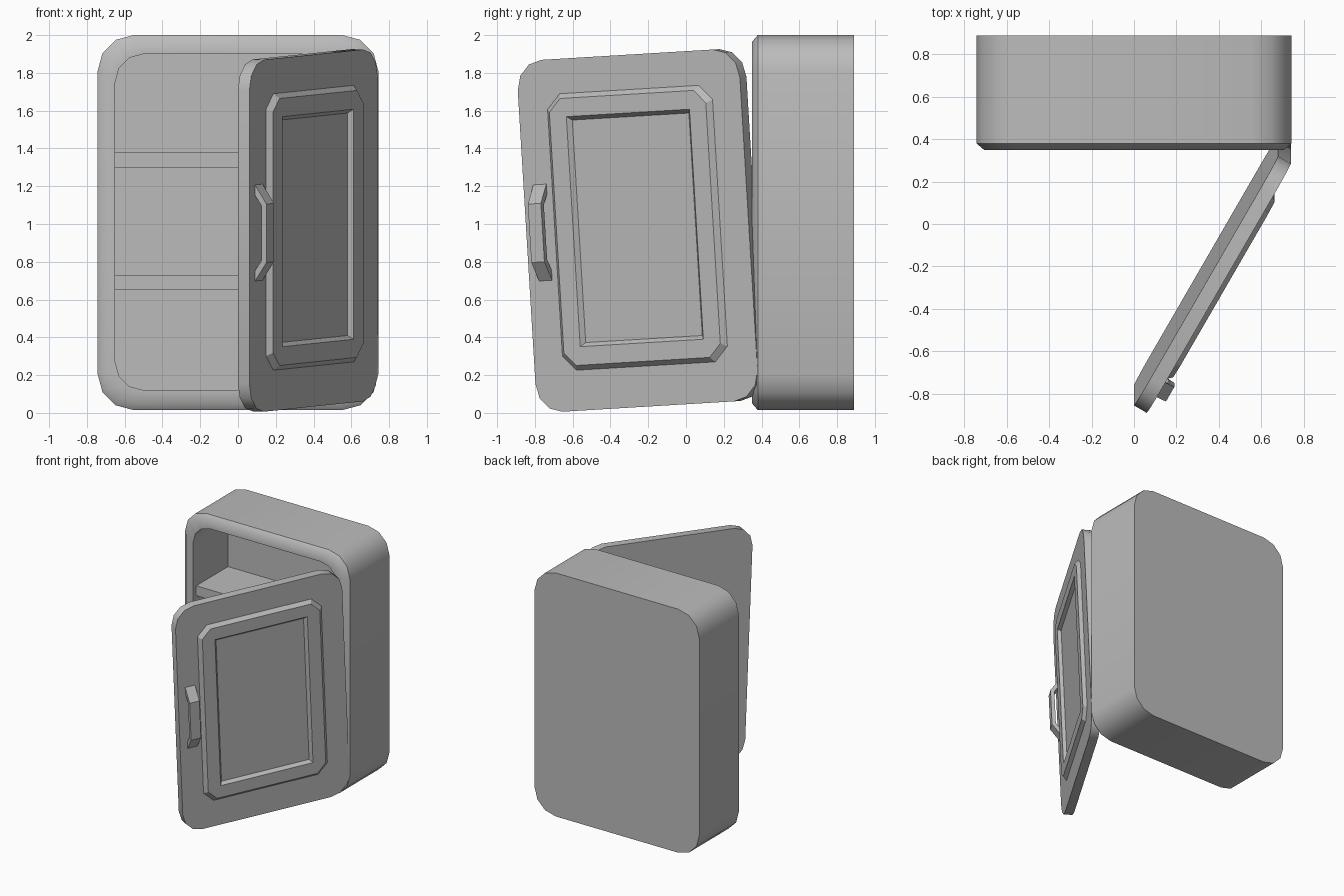
import bpy, bmesh, math
from mathutils import Matrix, Vector

cube = bpy.data.objects.get("Cube")
if cube:
    bpy.data.objects.remove(cube)

grey = bpy.data.materials.new("plain grey")
grey.use_nodes = True
COLOUR = (0.5, 0.5, 0.5, 1)
grey.diffuse_color = COLOUR
grey.node_tree.nodes["Principled BSDF"].inputs["Base Color"].default_value = COLOUR


def ring(half_w, half_h, radius, y, z=0, steps=3):
    """Rounded rectangle facing the front, at depth y and centred at height z."""
    points = []
    for quarter, (sx, sz) in enumerate([(1, 1), (-1, 1), (-1, -1), (1, -1)]):
        for i in range(steps + 1):
            a = math.pi / 2 * (quarter + i / steps)
            points.append(Vector((sx * (half_w - radius) + radius * math.cos(a), y,
                                  z + sz * (half_h - radius) + radius * math.sin(a))))
    return points


def loft(name, rings, place=Matrix(), angle=35):
    """Skin a row of rings, cap both ends and shade by angle."""
    bm = bmesh.new()
    loops = [[bm.verts.new(p) for p in r] for r in rings]
    n = len(loops[0])
    for a, b in zip(loops, loops[1:]):
        for i in range(n):
            j = (i + 1) % n
            bm.faces.new((a[i], a[j], b[j], b[i]))
    bm.faces.new(loops[0])
    bm.faces.new(loops[-1])
    bmesh.ops.remove_doubles(bm, verts=bm.verts, dist=0.0001)
    bmesh.ops.recalc_face_normals(bm, faces=bm.faces)
    mesh = bpy.data.meshes.new(name)
    bm.to_mesh(mesh)
    bm.free()
    mesh.materials.append(grey)
    obj = bpy.data.objects.new(name, mesh)
    bpy.context.collection.objects.link(obj)
    obj.matrix_world = place
    bpy.ops.object.select_all(action='DESELECT')
    obj.select_set(True)
    bpy.context.view_layer.objects.active = obj
    bpy.ops.object.shade_smooth_by_angle(angle=math.radians(angle))
    return obj


# Hollow cabinet: back, sides, chamfered front rim, inner walls, inner back
loft("cabinet", [
    ring(0.743, 0.9925, 0.19, 0.89, 1.0075),
    ring(0.743, 0.9925, 0.19, 0.38, 1.0075),
    ring(0.708, 0.9575, 0.165, 0.35, 1.0075),
    ring(0.65, 0.89, 0.15, 0.35, 1.01),
    ring(0.65, 0.89, 0.15, 0.80, 1.01),
], angle=45)

# Shelves
for name, z in (("lower_shelf", 0.69), ("upper_shelf", 1.34)):
    loft(name, [ring(0.66, 0.04, 0, y, z, 1) for y in (0.39, 0.81)])

# Open, sagging door; local origin is the middle of its front face
door_place = (Matrix.Translation((0.40, -0.256, 0.965))
              @ Matrix.Rotation(math.radians(3.45), 4, 'X')
              @ Matrix.Rotation(math.radians(60), 4, 'Z'))
loft("door", [ring(0.68, 0.933, 0.155, y) for y in (0, 0.07)], door_place)

# Raised door panel with clipped corners and a recessed middle
loft("door_panel", [
    ring(0.507, 0.735, 0.08, 0.002, 0.015, 1),
    ring(0.479, 0.708, 0.07, -0.028, 0.015, 1),
    ring(0.377, 0.61, 0, -0.028, 0.015, 1),
    ring(0.357, 0.59, 0, -0.002, 0.015, 1),
], door_place, 20)

# Bracket handle: side profile (height off door, position along it), mirrored
outer = [(0, 0.255), (0.07, 0.155)]
inner = [(0.04, 0.145), (0, 0.2)]
half = outer + inner
profile = (outer + [(h, -w) for h, w in reversed(outer)]
           + [(h, -w) for h, w in reversed(inner)] + inner)
loft("door_handle", [[Vector((u, -h, w + 0.02)) for h, w in profile]
                     for u in (-0.62, -0.54)], door_place, 20)
